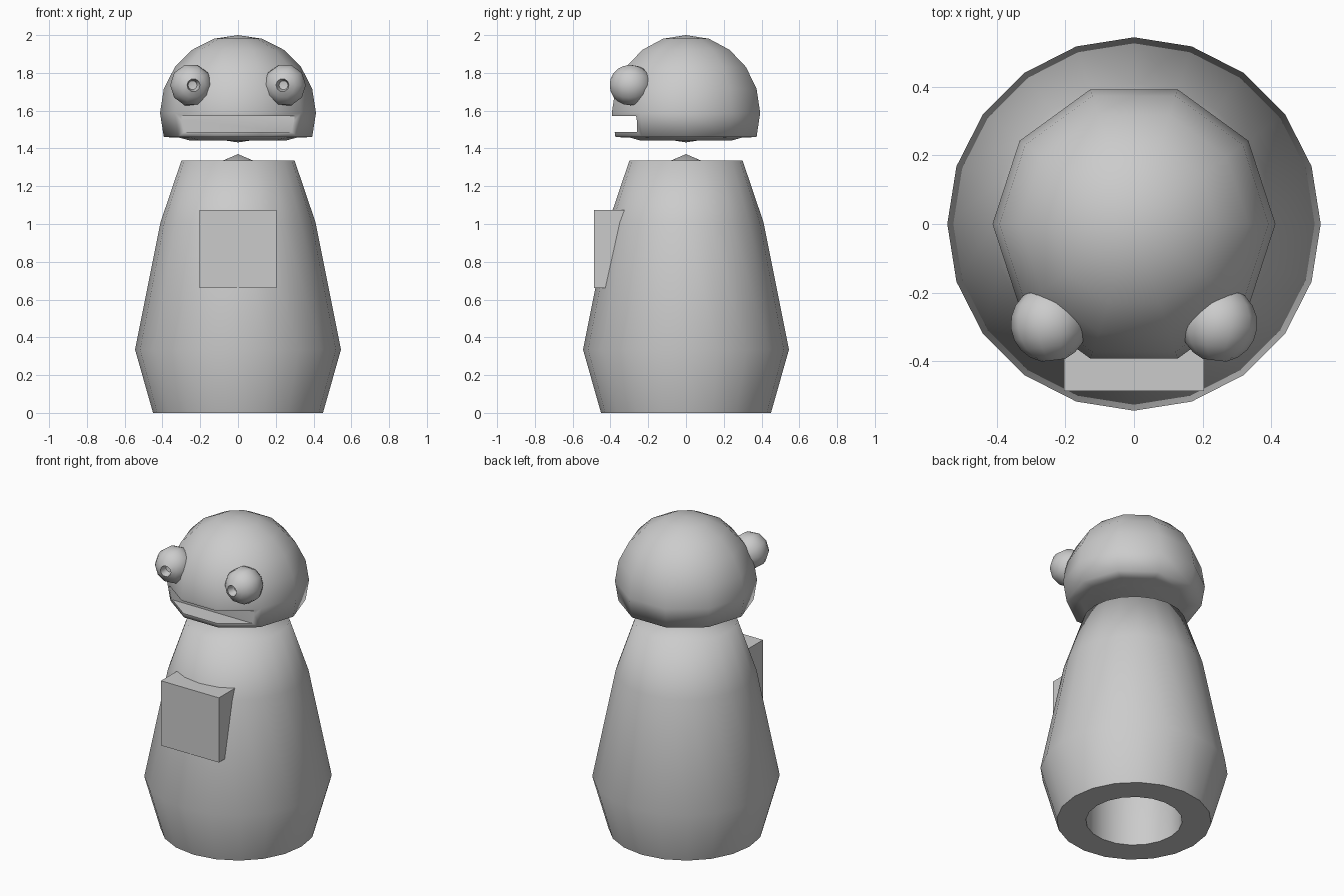
import bpy, bmesh, math
from math import sin, cos, pi, radians

if "Cube" in bpy.data.objects:
    bpy.data.objects.remove(bpy.data.objects["Cube"])


def lathe(name, profile, sides):
    """Revolve (radius, z) points about z; listed top to bottom on outer skin."""
    bm = bmesh.new()
    rings = [[bm.verts.new((r * cos(2 * pi * i / sides), r * sin(2 * pi * i / sides), z))
              for i in range(sides)] for r, z in profile]
    for a, b in zip(rings, rings[1:]):
        for i in range(sides):
            j = (i + 1) % sides
            bm.faces.new((a[i], b[i], b[j], a[j]))
    bmesh.ops.remove_doubles(bm, verts=bm.verts, dist=1e-5)
    me = bpy.data.meshes.new(name)
    bm.to_mesh(me)
    bm.free()
    ob = bpy.data.objects.new(name, me)
    bpy.context.collection.objects.link(ob)
    return ob


def box(name, lo, hi):
    bpy.ops.mesh.primitive_cube_add(size=1, location=[(a + b) / 2 for a, b in zip(lo, hi)])
    ob = bpy.context.object
    ob.name = name
    ob.scale = [b - a for a, b in zip(lo, hi)]
    return ob


def activate(ob):
    bpy.ops.object.select_all(action='DESELECT')
    ob.select_set(True)
    bpy.context.view_layer.objects.active = ob


def smooth(ob, angle):
    activate(ob)
    bpy.ops.object.shade_smooth_by_angle(angle=radians(angle))


def arc(radius, zc, degs):
    return [(radius * cos(radians(d)), zc + radius * sin(radians(d))) for d in degs]


# Body with a deep bore whose pointed end pokes through the top
body = lathe("body", [(0, 1.335), (0.30, 1.335), (0.41, 1.01), (0.545, 0.335), (0.45, 0),
                      (0.28, 0), (0.28, 1.25), (0, 1.37)], 20)
smooth(body, 73)

# Chest box
box("chest_box", (-0.205, -0.487, 0.66), (0.205, -0.30, 1.075))

# Head: ten-sided sphere with a flattened underside
head = lathe("head", [(0, 2.0)] + arc(0.413, 1.588, (72, 54, 36, 18, 0, -18))
             + [(0.31, 1.457), (0.25, 1.441), (0.06, 1.441), (0, 1.432)], 10)

# Mouth slot
cutter = box("mouth_cutter", (-0.30, -0.60, 1.487), (0.30, -0.26, 1.573))
cutter.hide_render = True
mod = head.modifiers.new("mouth", 'BOOLEAN')
mod.operation = 'DIFFERENCE'
mod.solver = 'EXACT'
mod.object = cutter
activate(head)
bpy.ops.object.modifier_apply(modifier=mod.name)
bpy.data.objects.remove(cutter)
smooth(head, 80)

# Eyes with a pupil socket, turned slightly inward
for side, s in (("left", -1), ("right", 1)):
    eye = lathe(side + "_eye", [(0, 0.055), (0.024, 0.06)]
                + arc(0.112, 0, (72, 54, 36, 18, 0, -18, -36, -54, -72)) + [(0, -0.112)], 10)
    eye.rotation_euler = (pi / 2, 0, -s * 0.12)
    eye.location = (s * 0.248, -0.292, 1.735)
    smooth(eye, 60)
